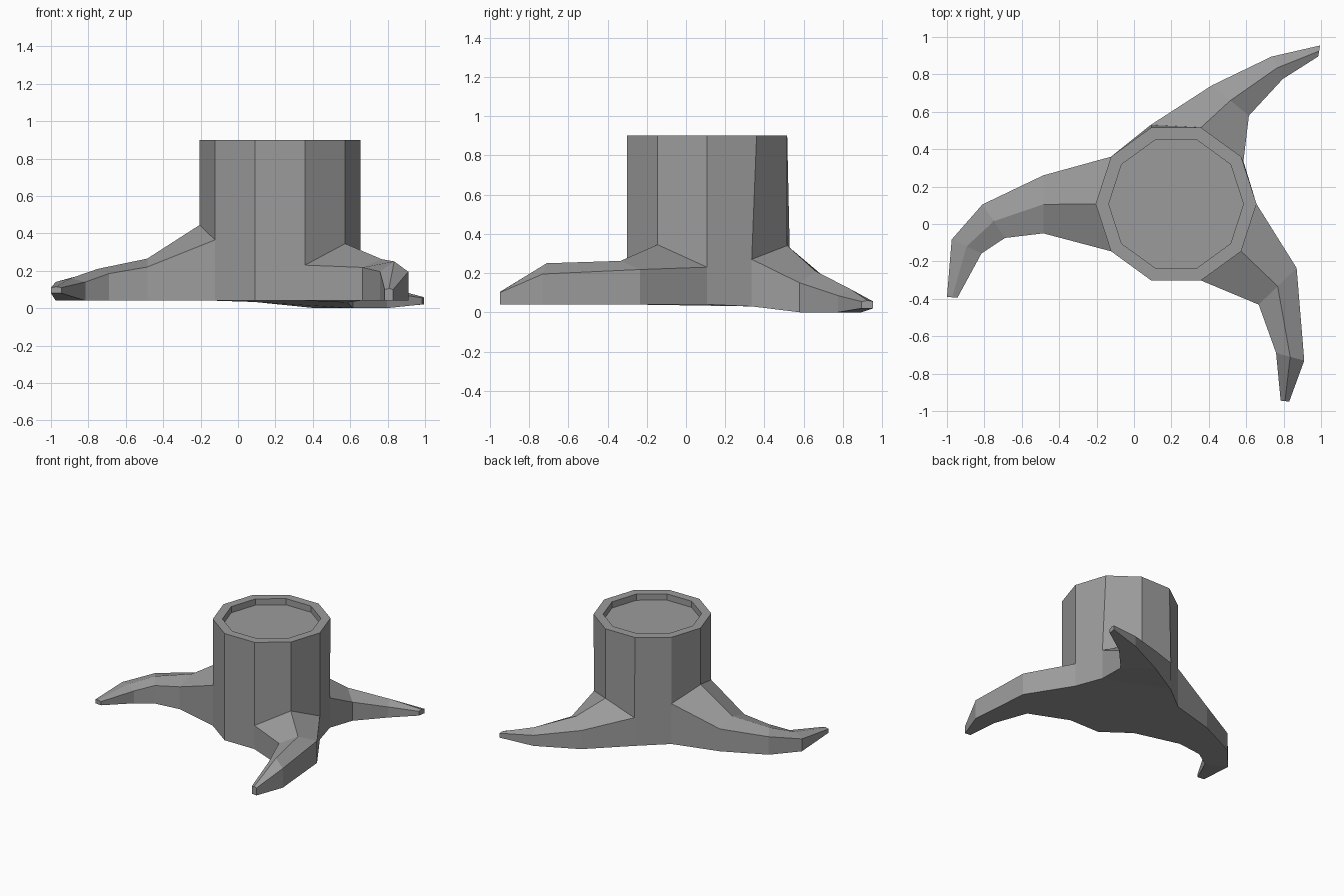
import bpy
import bmesh
from math import cos, sin, radians
from mathutils import Vector

SIDES = 10
CENTRE = Vector((0.225, 0.107, 0))
GROUND, TOP, RECESS = 0.04, 0.90, 0.85
OUTER, INNER = 0.43, 0.36

cube = bpy.data.objects.get("Cube")
if cube:
    bpy.data.objects.remove(cube, do_unlink=True)

bark = bpy.data.materials.new("grey bark")
bark.use_nodes = True
grey = (0.33, 0.33, 0.33, 1)
bark.diffuse_color = grey
bark.node_tree.nodes["Principled BSDF"].inputs["Base Color"].default_value = grey

bm = bmesh.new()


def ring(radius, z):
    """Verts of a regular ring around the trunk axis."""
    verts = []
    for i in range(SIDES):
        a = radians(360 / SIDES * i)
        verts.append(bm.verts.new(CENTRE + Vector((radius * cos(a), radius * sin(a), z))))
    return verts


def section(x, y, angle, half, ridge, shoulder, base):
    """Root cross-section: foot, shoulder, ridge, shoulder, foot."""
    a = radians(angle)
    side = Vector((cos(a), sin(a), 0)) * half
    mid = Vector((x, y, 0))

    def at(offset, z):
        return bm.verts.new(mid + offset + Vector((0, 0, z)))

    return [at(side, base), at(side, shoulder), at(side * 0, ridge),
            at(-side, shoulder), at(-side, base)]


# Each root: middle trunk column, heights where it meets the trunk,
# then sections (x, y, side angle, half width, ridge, shoulder, base)
roots = [
    dict(column=2, joins=(0.27, 0.34, 0.26), path=[
        (0.515, 0.66, -39, 0.128, 0.21, 0.15, 0.0),
        (0.765, 0.835, -63, 0.067, 0.12, 0.085, 0.0),
        (0.99, 0.925, -100, 0.03, 0.06, 0.055, 0.02)]),
    dict(column=5, joins=(0.365, 0.445, 0.365), path=[
        (-0.485, 0.105, 90, 0.155, 0.265, 0.22, GROUND),
        (-0.75, 0.015, 124, 0.108, 0.21, 0.185, GROUND),
        (-0.895, -0.12, 155, 0.088, 0.16, 0.14, GROUND),
        (-0.972, -0.392, 175, 0.028, 0.115, 0.11, 0.08)]),
    dict(column=9, joins=(0.23, 0.345, 0.23), path=[
        (0.768, -0.333, 224, 0.141, 0.262, 0.218, GROUND),
        (0.835, -0.71, 165, 0.078, 0.25, 0.195, GROUND),
        (0.807, -0.947, 174, 0.023, 0.105, 0.10, GROUND)]),
]

# Trunk rings, with a sunken cut top
foot = ring(OUTER, GROUND)
rim = ring(OUTER, TOP)
lip = ring(INNER, TOP)
floor = ring(INNER, RECESS)
bm.faces.new(floor)

# The trunk leans out a little above the back root
foot[1].co = (0.585, 0.335, 0.03)
foot[3].co = (0.09, 0.53, 0.033)

# Points on the trunk columns where the roots join
join = {}
for root in roots:
    for step, z in zip((-1, 0, 1), root["joins"]):
        i = (root["column"] + step) % SIDES
        join[i] = bm.verts.new((foot[i].co.x, foot[i].co.y, z))
middles = {root["column"] for root in roots}

# Trunk walls, rim and recess
for i in range(SIDES):
    j = (i + 1) % SIDES
    bm.faces.new((rim[i], rim[j], lip[j], lip[i]))
    bm.faces.new((lip[i], lip[j], floor[j], floor[i]))
    wall = [rim[j], rim[i]]
    if i in join:
        wall.append(join[i])
    if i not in middles and j not in middles:
        wall += [foot[i], foot[j]]
    if j in join:
        wall.append(join[j])
    bm.faces.new(wall)

# Roots lofted outwards from the trunk
for root in roots:
    m = root["column"]
    a, c = m - 1, (m + 1) % SIDES
    previous = [foot[a], join[a], join[m], join[c], foot[c]]
    for values in root["path"]:
        current = section(*values)
        for k in range(len(current)):
            n = (k + 1) % len(current)
            bm.faces.new((previous[k], previous[n], current[n], current[k]))
        previous = current
    bm.faces.new(previous)

# Underside, without the columns swallowed by the roots
bm.faces.new([v for i, v in enumerate(foot) if i not in middles])
bmesh.ops.delete(bm, geom=[foot[i] for i in middles], context="VERTS")
bmesh.ops.recalc_face_normals(bm, faces=bm.faces)

mesh = bpy.data.meshes.new("tree_stump")
bm.to_mesh(mesh)
bm.free()
mesh.materials.append(bark)
stump = bpy.data.objects.new("tree_stump", mesh)
bpy.context.scene.collection.objects.link(stump)
